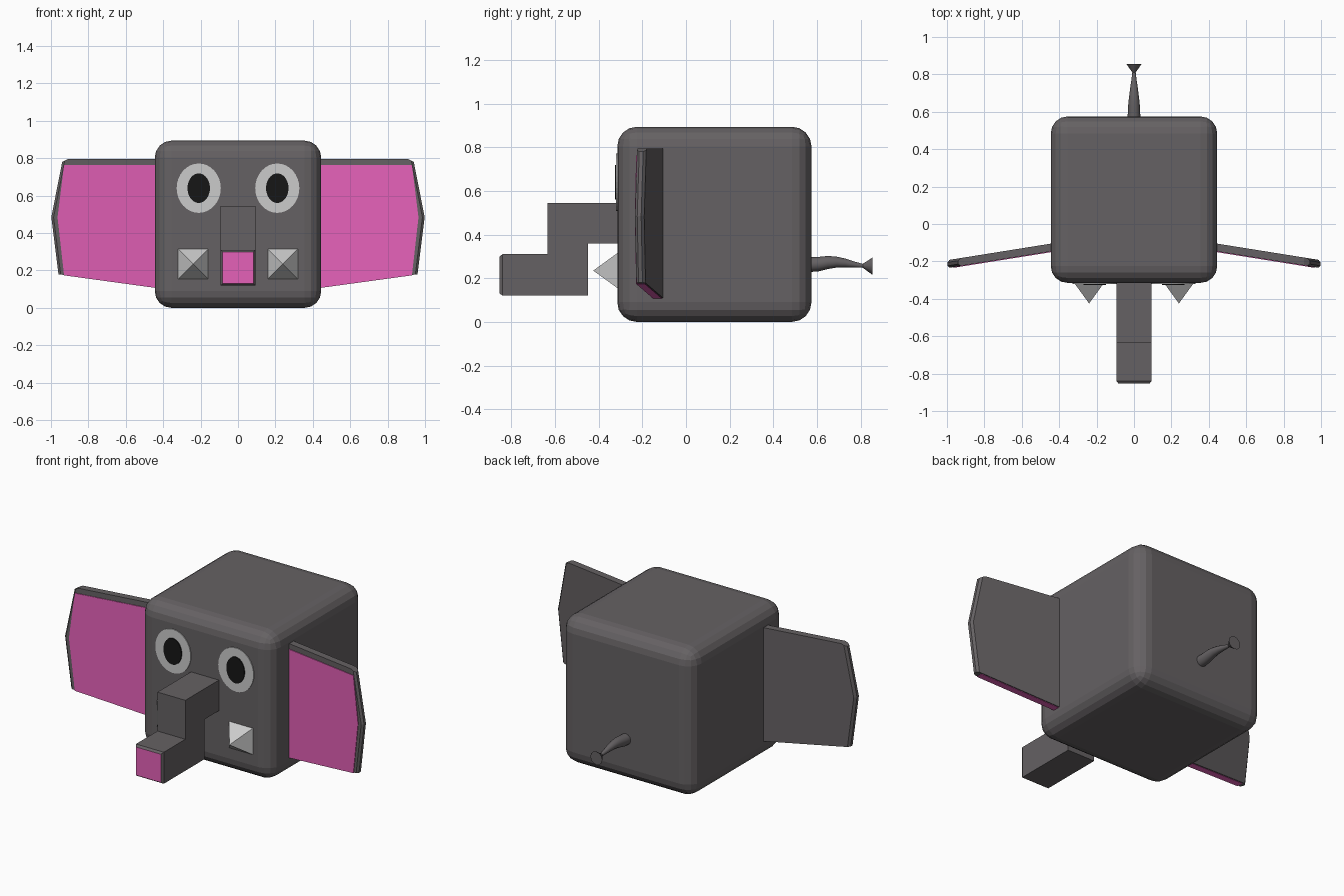
import bpy, bmesh, math
from mathutils import Matrix

if "Cube" in bpy.data.objects:
    bpy.data.objects.remove(bpy.data.objects["Cube"])


def material(name, r, g, b):
    m = bpy.data.materials.new(name)
    m.diffuse_color = (r, g, b, 1)
    m.use_nodes = True
    m.node_tree.nodes["Principled BSDF"].inputs["Base Color"].default_value = m.diffuse_color
    return m


GREY = material("dark_grey", 0.13, 0.12, 0.125)
PINK = material("pink", 0.78, 0.12, 0.48)
WHITE = material("white", 0.8, 0.8, 0.8)
BLACK = material("black", 0.008, 0.008, 0.008)


def finish(name, bm, *mats):
    bmesh.ops.recalc_face_normals(bm, faces=bm.faces)
    me = bpy.data.meshes.new(name)
    bm.to_mesh(me)
    bm.free()
    for m in mats:
        me.materials.append(m)
    ob = bpy.data.objects.new(name, me)
    bpy.context.collection.objects.link(ob)
    return ob


def prism(points, vec):
    """Extrude a closed outline along vec."""
    bm = bmesh.new()
    face = bm.faces.new([bm.verts.new(p) for p in points])
    new = bmesh.ops.extrude_face_region(bm, geom=[face], use_keep_orig=True)["geom"]
    bmesh.ops.translate(bm, vec=vec, verts=[v for v in new if isinstance(v, bmesh.types.BMVert)])
    bmesh.ops.recalc_face_normals(bm, faces=bm.faces)
    return bm


# Rounded cube body
bm = bmesh.new()
bmesh.ops.create_cube(bm, size=1, matrix=Matrix.Translation((0, 0.13, 0.447)) @ Matrix.Diagonal((0.89, 0.89, 0.894, 1)))
bmesh.ops.bevel(bm, geom=bm.edges[:], offset=0.09, segments=4, profile=0.5, affect='EDGES')
finish("body", bm, GREY)

# Stepped trunk with chamfered pink tip
W = 0.093
outline = [(-0.3, 0.545), (-0.635, 0.545), (-0.635, 0.31), (-0.84, 0.31),
           (-0.84, 0.12), (-0.45, 0.12), (-0.45, 0.36), (-0.3, 0.36)]
bm = prism([(-W, y, z) for y, z in outline], (2 * W, 0, 0))
tip = min(bm.faces, key=lambda f: f.calc_center_median().y)
bmesh.ops.inset_individual(bm, faces=[tip], thickness=0.014, depth=0.014)
tip.material_index = 1
finish("trunk", bm, GREY, PINK)

# Tail: lofted rings (y, z, radius) ending in a flared tuft
rings = [(0.56, 0.262, 0.034), (0.61, 0.265, 0.033), (0.65, 0.272, 0.03), (0.69, 0.274, 0.025),
         (0.73, 0.27, 0.02), (0.77, 0.263, 0.014), (0.81, 0.257, 0.009), (0.855, 0.255, 0.04)]
N = 12
bm = bmesh.new()
loops = []
for y, z, r in rings:
    angles = [2 * math.pi * i / N for i in range(N)]
    loops.append([bm.verts.new((r * math.cos(a), y, z + r * math.sin(a))) for a in angles])
for a, b in zip(loops, loops[1:]):
    for i in range(N):
        j = (i + 1) % N
        bm.faces.new((a[i], a[j], b[j], b[i]))
bm.faces.new(loops[0])
bm.faces.new(loops[-1])
for f in bm.faces:
    f.smooth = len(f.verts) == 4
for v in loops[-2] + loops[-1]:
    for e in v.link_edges:
        if e.other_vert(v) in loops[-2] + loops[-1] and abs(e.verts[0].co.y - e.verts[1].co.y) < 0.001:
            e.smooth = False
finish("tail", bm, GREY)


def ear_y(x):
    return -0.105 - 0.16 * (x - 0.445)


def slab(s, pts, front, back):
    """Swept-forward plate between two depths measured from the ear's back."""
    return prism([(s * x, ear_y(x) - back, z) for x, z in pts], (0, back - front, 0))


def disc(s, rx, rz, y0, y1):
    bm = bmesh.new()
    m = (Matrix.Translation((s * 0.21, (y0 + y1) / 2, 0.64)) @ Matrix.Diagonal((rx, 1, rz, 1))
         @ Matrix.Rotation(math.pi / 2, 4, 'X'))
    bmesh.ops.create_cone(bm, cap_ends=True, segments=32, radius1=1, radius2=1, depth=abs(y1 - y0), matrix=m)
    return bm


for s, side in ((1, "right"), (-1, "left")):
    # Ear: grey shell with a pink lining that reaches the lower edge
    shell = [(0.42, 0.795), (0.91, 0.795), (0.94, 0.78), (0.998, 0.485), (0.96, 0.18), (0.42, 0.106)]
    lining = [(0.42, 0.763), (0.93, 0.763), (0.965, 0.485), (0.93, 0.174), (0.42, 0.104)]
    bm = slab(s, shell, 0.042, 0)
    rim = [e for e in bm.edges if abs(e.verts[0].co.x) > 0.9 and abs(e.verts[1].co.x) > 0.9
           and e.calc_length() > 0.1]
    bmesh.ops.bevel(bm, geom=rim, offset=0.012, segments=1, affect='EDGES')
    finish(side + "_ear", bm, GREY)
    finish(side + "_ear_lining", slab(s, lining, 0.046, 0.006), PINK)

    # Eye: white oval and black pupil
    finish(side + "_eye", disc(s, 0.118, 0.132, -0.31, -0.32), WHITE)
    finish(side + "_pupil", disc(s, 0.06, 0.079, -0.31, -0.326), BLACK)

    # Tusk: four-sided pyramid
    bm = bmesh.new()
    m = Matrix.Translation((s * 0.24, -0.365, 0.235)) @ Matrix.Rotation(math.pi / 2, 4, 'X') @ Matrix.Rotation(math.pi / 4, 4, 'Z')
    bmesh.ops.create_cone(bm, cap_ends=True, segments=4, radius1=0.087 * math.sqrt(2), radius2=0, depth=0.12, matrix=m)
    finish(side + "_tusk", bm, WHITE)
